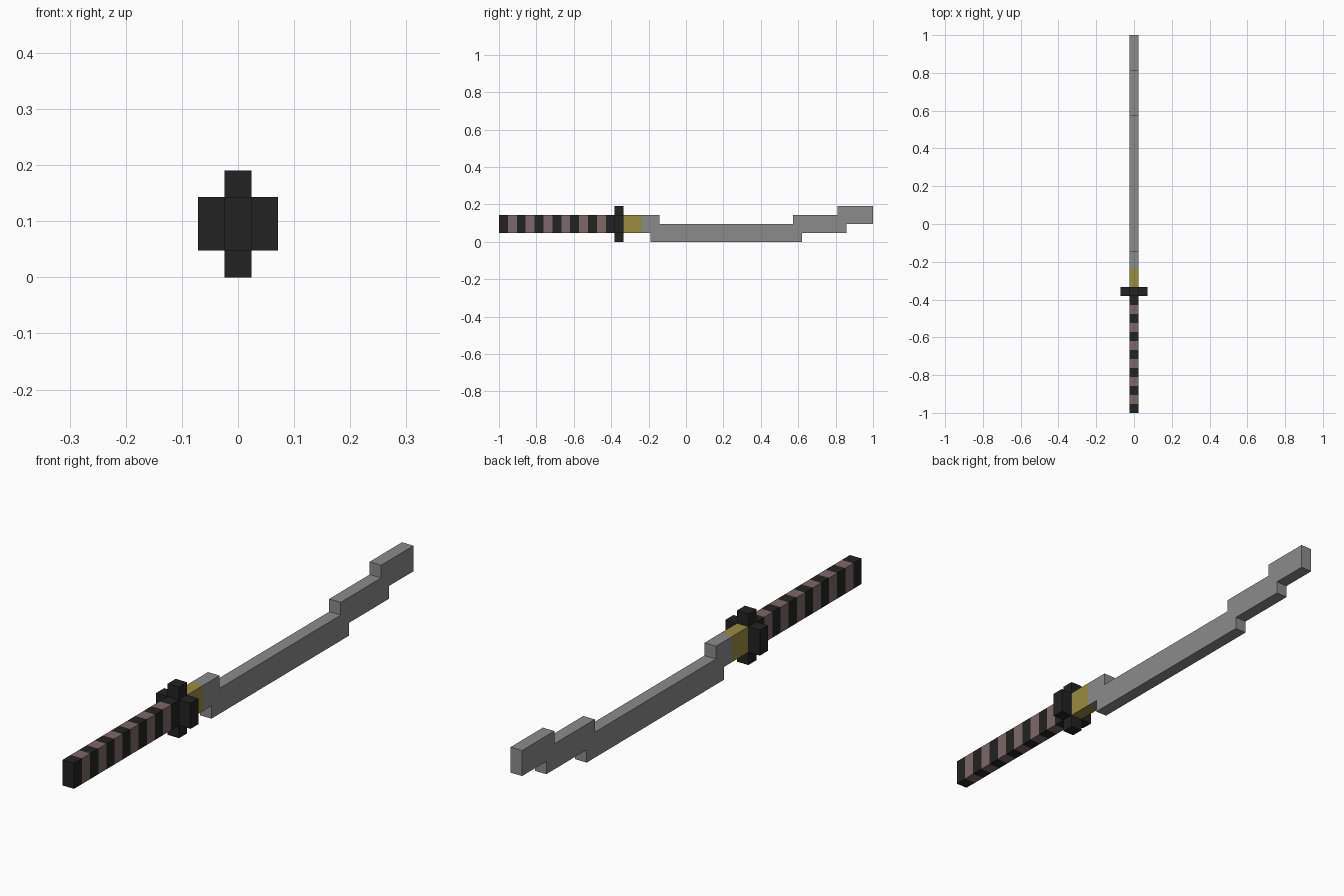
import bpy, bmesh

U = 2 / 42          # one grid cell; parts are laid out in whole cells
START = -1.0        # y of the pommel end

cube = bpy.data.objects.get("Cube")
if cube:
    bpy.data.objects.remove(cube, do_unlink=True)


def material(name, rgb):
    mat = bpy.data.materials.new(name)
    mat.use_nodes = True
    mat.diffuse_color = (*rgb, 1)
    mat.node_tree.nodes["Principled BSDF"].inputs["Base Color"].default_value = (*rgb, 1)
    return mat


black = material("black", (0.016, 0.016, 0.016))
mauve = material("dusty mauve", (0.2, 0.14, 0.135))
gold = material("dull gold", (0.32, 0.26, 0.05))
steel = material("steel grey", (0.26, 0.26, 0.26))


def prism(name, outline, sweep, mats):
    """Close the outline into a face and sweep it along a vector."""
    bm = bmesh.new()
    face = bm.faces.new([bm.verts.new(p) for p in outline])
    ext = bmesh.ops.extrude_face_region(bm, geom=[face])
    moved = [v for v in ext["geom"] if isinstance(v, bmesh.types.BMVert)]
    bmesh.ops.translate(bm, verts=moved, vec=sweep)
    bmesh.ops.recalc_face_normals(bm, faces=bm.faces[:])
    mesh = bpy.data.meshes.new(name)
    bm.to_mesh(mesh)
    bm.free()
    for mat in mats:
        mesh.materials.append(mat)
    obj = bpy.data.objects.new(name, mesh)
    bpy.context.collection.objects.link(obj)
    return obj


def across(y, outline):
    """Outline in x, z cells, placed at y cells."""
    return [(x * U, START + y * U, z * U) for x, z in outline]


bar = [(-.5, 1), (.5, 1), (.5, 3), (-.5, 3)]

# Handle: one bar cut into wrap bands, alternating colour
BANDS = 13
handle = prism("handle", across(0, bar), (0, BANDS * U, 0), [black, mauve])
bm = bmesh.new()
bm.from_mesh(handle.data)
for i in range(1, BANDS):
    bmesh.ops.bisect_plane(bm, geom=bm.verts[:] + bm.edges[:] + bm.faces[:],
                           plane_co=(0, START + i * U, 0), plane_no=(0, 1, 0))
for f in bm.faces:
    band = int((f.calc_center_median().y - START) / U + 0.001)
    f.material_index = band % 2 if abs(f.normal.y) < 0.5 else 0
bm.to_mesh(handle.data)
bm.free()

# Guard: plus-shaped plate
plus = [(-.5, 0), (.5, 0), (.5, 1), (1.5, 1), (1.5, 3), (.5, 3),
        (.5, 4), (-.5, 4), (-.5, 3), (-1.5, 3), (-1.5, 1), (-.5, 1)]
prism("guard", across(BANDS, plus), (0, U, 0), [black])

# Collar between guard and blade
prism("collar", across(14, bar), (0, 2 * U, 0), [gold])

# Blade: stepped side profile in y, z cells
steps = [(16, 1), (17, 1), (17, 0), (33, 0), (33, 0), (34, 0), (34, 1), (39, 1), (39, 2),
         (42, 2), (42, 4), (38, 4), (38, 3), (33, 3), (33, 2), (18, 2), (18, 3), (16, 3)]
steps = list(dict.fromkeys(steps))
steps.remove((33, 0))
prism("blade", [(-U / 2, START + y * U, z * U) for y, z in steps], (U, 0, 0), [steel])
